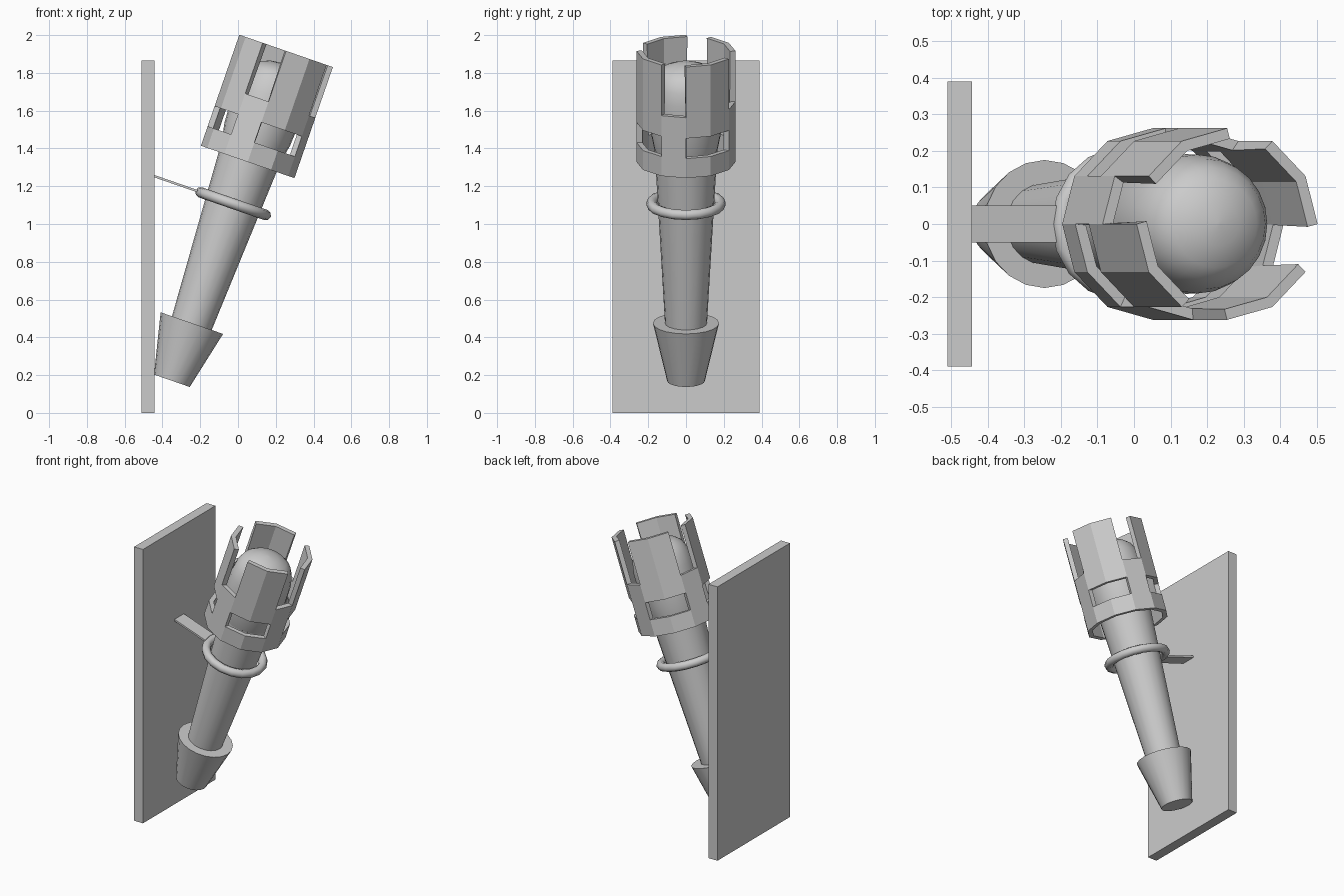
import bpy, bmesh, math
from mathutils import Matrix

if "Cube" in bpy.data.objects:
    bpy.data.objects.remove(bpy.data.objects["Cube"])

# Torch axis: starts at the foot of the handle and leans towards +x
LEAN = Matrix.Translation((-0.35, 0, 0.17)) @ Matrix.Rotation(math.radians(19.1), 4, 'Y')


def finish(name, bm, matrix=Matrix(), smooth=False):
    bmesh.ops.transform(bm, matrix=matrix, verts=bm.verts)
    mesh = bpy.data.meshes.new(name)
    bm.to_mesh(mesh)
    bm.free()
    obj = bpy.data.objects.new(name, mesh)
    bpy.context.collection.objects.link(obj)
    if smooth:
        bpy.ops.object.select_all(action='DESELECT')
        obj.select_set(True)
        bpy.context.view_layer.objects.active = obj
        bpy.ops.object.shade_smooth_by_angle(angle=math.radians(40))
    return obj


def box(name, lo, hi, matrix=Matrix()):
    bm = bmesh.new()
    size = [b - a for a, b in zip(lo, hi)]
    mid = [(a + b) / 2 for a, b in zip(lo, hi)]
    bmesh.ops.create_cube(bm, size=1, matrix=Matrix.Translation(mid) @ Matrix.Diagonal((*size, 1)))
    return finish(name, bm, matrix)


def ring_of(bm, r, t, n):
    return [bm.verts.new((r * math.cos(2 * math.pi * k / n), r * math.sin(2 * math.pi * k / n), t))
            for k in range(n)]


def lathe(name, profile, n):
    bm = bmesh.new()
    rings = [ring_of(bm, r, t, n) for r, t in profile]
    for a, b in zip(rings, rings[1:]):
        for k in range(n):
            m = (k + 1) % n
            bm.faces.new((a[k], a[m], b[m], b[k]))
    bm.faces.new(rings[0][::-1])
    bm.faces.new(rings[-1])
    return finish(name, bm, LEAN, smooth=True)


# Wall plate
box("wall_plate", (-0.51, -0.39, 0), (-0.443, 0.39, 1.865))

# Handle, foot cup and rounded ember
lathe("foot_cup", [(0.1, 0), (0.175, 0.323)], 20)
lathe("handle", [(0.11, 0.3), (0.167, 1.31)], 20)
lathe("ember", [(0.13, 1.27), (0.168, 1.3), (0.184, 1.38), (0.191, 1.5), (0.19, 1.6), (0.178, 1.67),
                (0.155, 1.72), (0.12, 1.75), (0.06, 1.773), (0.006, 1.78)], 24)

# Holding ring
bm = bmesh.new()
N, M = 18, 8
loops = []
for i in range(N):
    turn = Matrix.Rotation(2 * math.pi * i / N, 4, 'Z') @ Matrix.Translation((0.183, 0, 0.992))
    loops.append([bm.verts.new(turn @ Matrix.Rotation(-2 * math.pi * j / M, 4, 'Y')
                               @ Matrix.Translation((0.028, 0, 0)).translation) for j in range(M)])
for i in range(N):
    a, b = loops[i], loops[(i + 1) % N]
    for j in range(M):
        bm.faces.new((a[j], b[j], b[(j + 1) % M], a[(j + 1) % M]))
bmesh.ops.recalc_face_normals(bm, faces=bm.faces)
ring = finish("holding_ring", bm, LEAN)
for p in ring.data.polygons:
    p.use_smooth = True

# Strap from the ring to the plate
box("strap", (-0.445, -0.05, 0.987), (-0.185, 0.05, 0.999), LEAN)

# Twelve-sided head: four windows below, four prongs above
bm = bmesh.new()
rows = [ring_of(bm, 0.262, t, 12) for t in (1.226, 1.335, 1.448, 1.564, 1.848)]
for row in range(4):
    for k in range(12):
        gap_side = k % 3 == 2
        if (row == 1 and not gap_side) or (row == 3 and gap_side):
            continue
        m = (k + 1) % 12
        bm.faces.new((rows[row][k], rows[row][m], rows[row + 1][m], rows[row + 1][k]))
head = finish("head_cage", bm, LEAN)
shell = head.modifiers.new("thickness", 'SOLIDIFY')
shell.thickness = 0.03
shell.offset = -1
shell.use_even_offset = True
